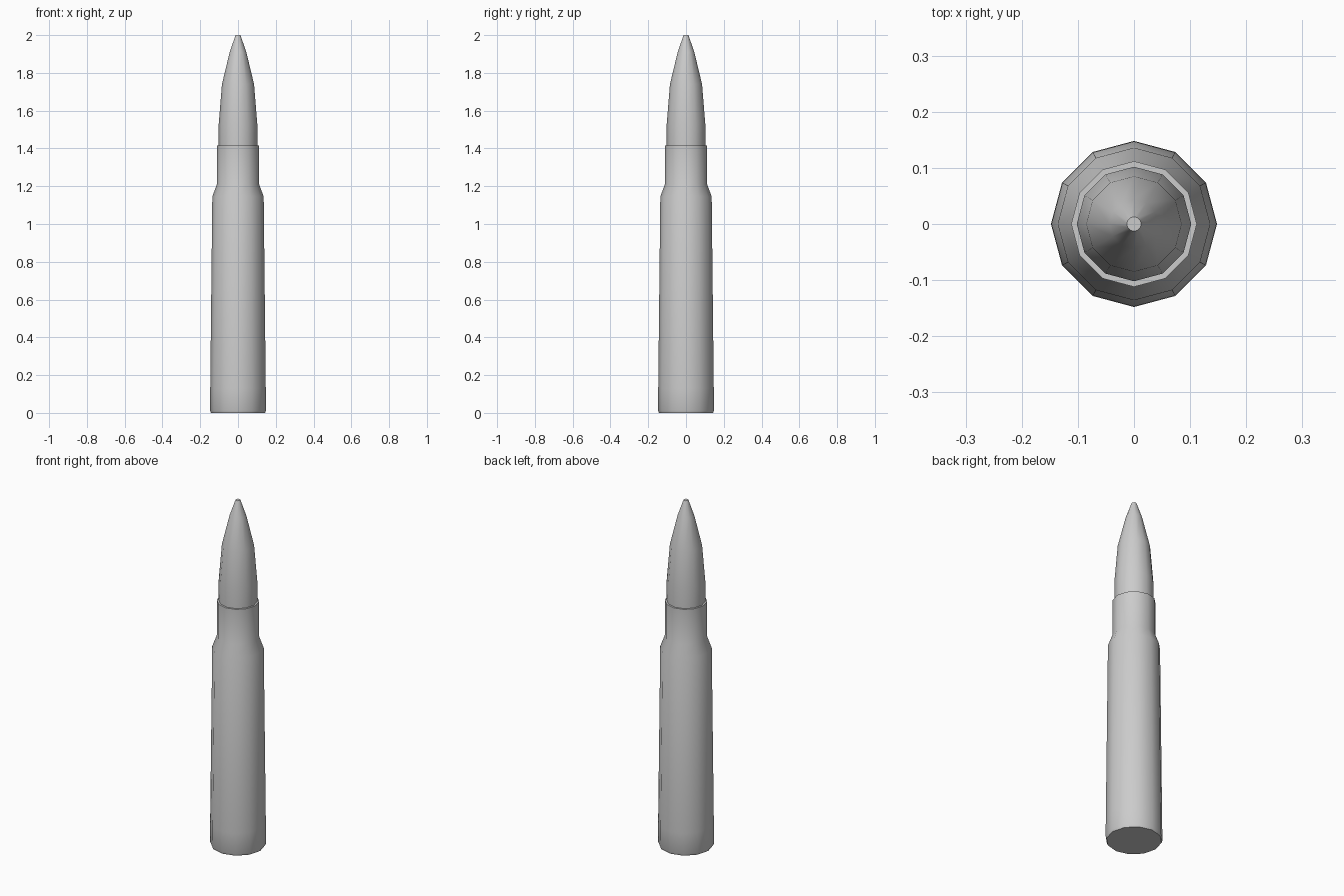
import bpy, bmesh, math

if "Cube" in bpy.data.objects:
    bpy.data.objects.remove(bpy.data.objects["Cube"])

SIDES = 12


def lathe(name, profile, cap_bottom=False, cap_top=False):
    """Revolve (radius, z) points into a 12-sided body."""
    bm = bmesh.new()
    rings = []
    for r, z in profile:
        rings.append([bm.verts.new((r * math.cos(2 * math.pi * i / SIDES),
                                    r * math.sin(2 * math.pi * i / SIDES), z))
                      for i in range(SIDES)])
    for low, high in zip(rings, rings[1:]):
        for i in range(SIDES):
            j = (i + 1) % SIDES
            bm.faces.new((low[i], low[j], high[j], high[i]))
    if cap_bottom:
        bm.faces.new(rings[0][::-1])
    if cap_top:
        bm.faces.new(rings[-1])
    mesh = bpy.data.meshes.new(name)
    bm.to_mesh(mesh)
    bm.free()
    obj = bpy.data.objects.new(name, mesh)
    bpy.context.collection.objects.link(obj)
    bpy.ops.object.select_all(action='DESELECT')
    obj.select_set(True)
    bpy.context.view_layer.objects.active = obj
    bpy.ops.object.shade_smooth_by_angle(angle=math.radians(40))
    return obj


# Case: base, tapered body, shoulder, neck and flat mouth rim
lathe("case", [(0.143, 0.0), (0.148, 0.012), (0.147, 0.13), (0.136, 1.145),
               (0.112, 1.21), (0.112, 1.415), (0.102, 1.415)], cap_bottom=True)

# Pointed tip seated in the case mouth
lathe("tip", [(0.102, 1.415), (0.102, 1.53), (0.085, 1.74),
              (0.044, 1.91), (0.013, 2.0)], cap_top=True)
